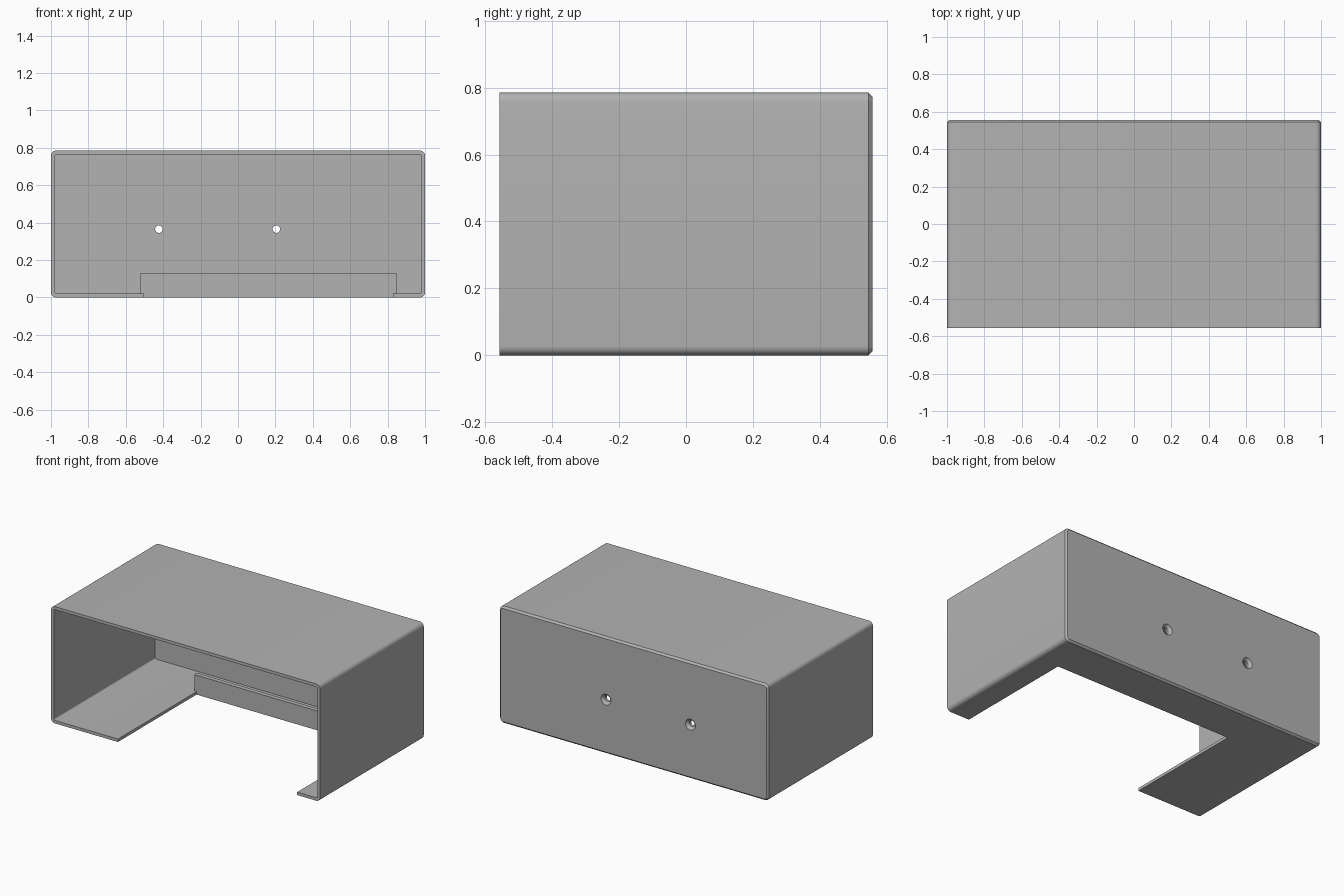
import bpy, bmesh, math

if "Cube" in bpy.data.objects:
    bpy.data.objects.remove(bpy.data.objects["Cube"])

WALL, BACK = 0.02, 0.037
W, H, Y = 1.0, 0.785, 0.557          # half width, height, half depth
CHAMFER = 0.012

grey = bpy.data.materials.new("light grey")
grey.diffuse_color = (0.45, 0.45, 0.45, 1)
grey.use_nodes = True
grey.node_tree.nodes["Principled BSDF"].inputs["Base Color"].default_value = grey.diffuse_color


def loft(name, rings):
    """Join equal-length rings of points into a closed solid."""
    bm = bmesh.new()
    loops = [[bm.verts.new(p) for p in ring] for ring in rings]
    for a, b in zip(loops, loops[1:]):
        for i in range(len(a)):
            j = (i + 1) % len(a)
            bm.faces.new((a[i], a[j], b[j], b[i]))
    bm.faces.new(loops[0])
    bm.faces.new(loops[-1])
    bmesh.ops.recalc_face_normals(bm, faces=bm.faces)
    mesh = bpy.data.meshes.new(name)
    bm.to_mesh(mesh)
    bm.free()
    obj = bpy.data.objects.new(name, mesh)
    bpy.context.collection.objects.link(obj)
    mesh.materials.append(grey)
    return obj


def rounded(y, inset, radius, steps=6):
    """Rounded rectangle ring across the box at depth y."""
    x, z = W - inset - radius, H / 2 - inset - radius
    ring = []
    for k, (sx, sz) in enumerate(((1, 1), (-1, 1), (-1, -1), (1, -1))):
        for i in range(steps + 1):
            a = (k + i / steps) * math.pi / 2
            ring.append((sx * x + radius * math.cos(a), y,
                         H / 2 + sz * z + radius * math.sin(a)))
    return ring


def block(name, x0, x1, y0, y1, z0, z1):
    return loft(name, [[(x0, y, z0), (x1, y, z0), (x1, y, z1), (x0, y, z1)]
                       for y in (y0, y1)])


def circle(x, y, z, r, n=24):
    return [(x + r * math.cos(2 * math.pi * i / n), y,
             z + r * math.sin(2 * math.pi * i / n)) for i in range(n)]


def cut(obj, cutter):
    cutter.hide_render = True
    mod = obj.modifiers.new("cut", 'BOOLEAN')
    mod.operation, mod.solver, mod.object = 'DIFFERENCE', 'EXACT', cutter
    bpy.context.view_layer.objects.active = obj
    bpy.ops.object.modifier_apply(modifier=mod.name)
    bpy.data.objects.remove(cutter)


# Open-fronted housing with rounded long edges and a chamfered back
housing = loft("housing", [rounded(-Y, 0, 0.028),
                           rounded(Y - CHAMFER, 0, 0.028),
                           rounded(Y, CHAMFER, 0.028 - CHAMFER)])
cut(housing, loft("cavity", [rounded(-Y - 0.1, WALL, 0.01),
                             rounded(Y - BACK, WALL, 0.01)]))

# Opening in the floor, running to the front edge
cut(housing, block("floor_opening", -0.503, 0.83, -Y - 0.1, 0.278, -0.1, 0.1))

# Countersunk screw holes through the back
for x in (-0.423, 0.205):
    cut(housing, loft("screw_hole", [circle(x, y, 0.365, r) for y, r in (
        (Y - 0.1, 0.02), (Y - 0.017, 0.02), (Y + 0.003, 0.04))]))

# Upright lip behind the floor opening
block("floor_lip", -0.52, 0.847, 0.278, 0.308, WALL, 0.13)

# Smooth the rounded edges
bpy.ops.object.select_all(action='DESELECT')
housing.select_set(True)
bpy.context.view_layer.objects.active = housing
bpy.ops.object.shade_smooth_by_angle(angle=math.radians(30))
